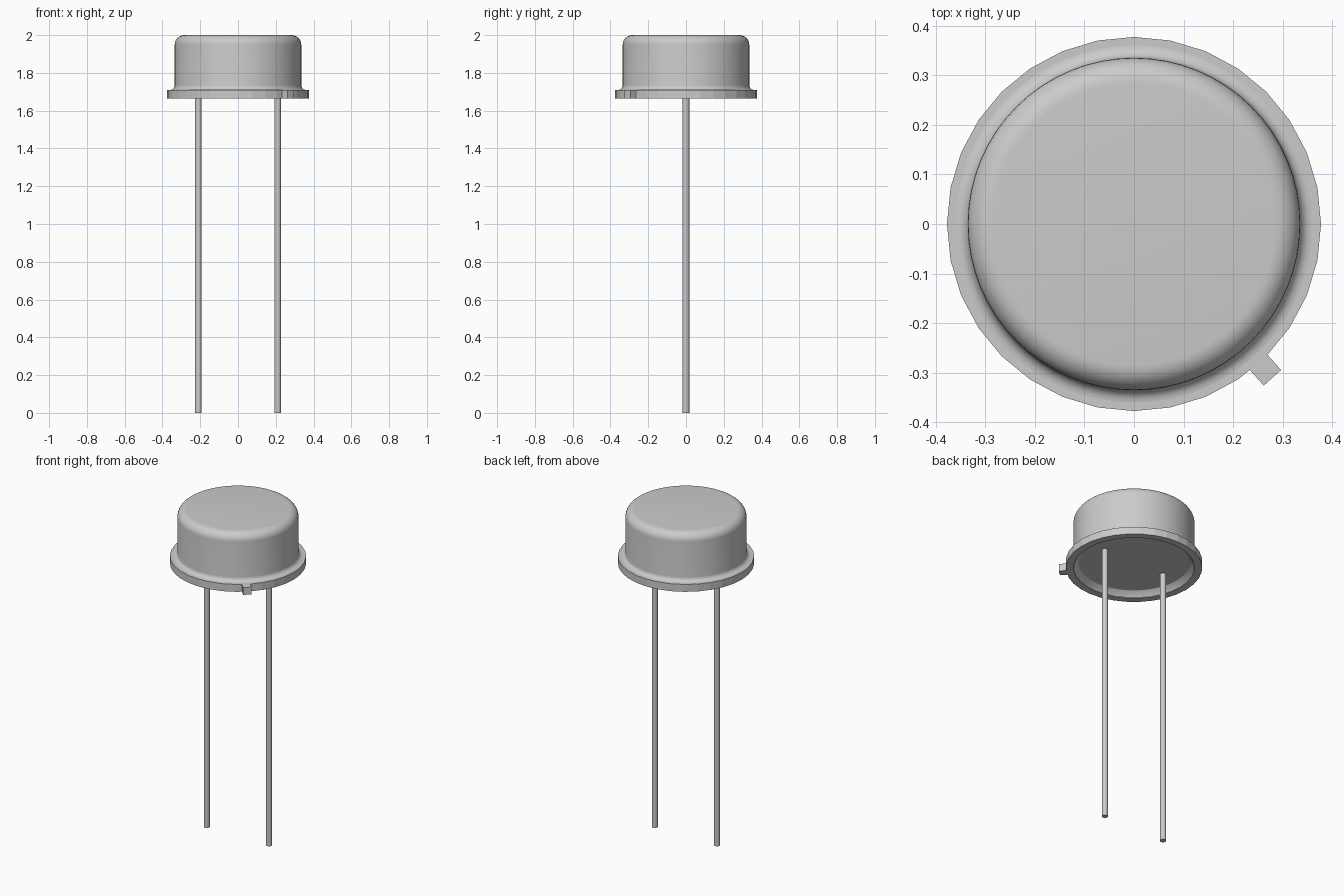
import bpy, bmesh, math

if "Cube" in bpy.data.objects:
    bpy.data.objects.remove(bpy.data.objects["Cube"])


def arc(cx, cz, r, a0, a1, n):
    """Profile points (radius, z) along an arc, angles in degrees."""
    return [(cx + r * math.cos(math.radians(a0 + (a1 - a0) * i / n)),
             cz + r * math.sin(math.radians(a0 + (a1 - a0) * i / n)))
            for i in range(n + 1)]


def finish(name, bm, angle):
    bmesh.ops.recalc_face_normals(bm, faces=bm.faces)
    mesh = bpy.data.meshes.new(name)
    bm.to_mesh(mesh)
    bm.free()
    obj = bpy.data.objects.new(name, mesh)
    bpy.context.collection.objects.link(obj)
    bpy.ops.object.select_all(action='DESELECT')
    obj.select_set(True)
    bpy.context.view_layer.objects.active = obj
    bpy.ops.object.shade_smooth_by_angle(angle=math.radians(angle))
    return obj


def lathe(name, profile, sides, cap_ends=False, closed=False, x=0.0, angle=30):
    bm = bmesh.new()
    rings = [[bm.verts.new((x + r * math.cos(2 * math.pi * k / sides),
                            r * math.sin(2 * math.pi * k / sides), z))
              for k in range(sides)] for r, z in profile]
    pairs = list(zip(rings, rings[1:]))
    if closed:
        pairs.append((rings[-1], rings[0]))
    for a, b in pairs:
        for k in range(sides):
            j = (k + 1) % sides
            bm.faces.new((a[k], a[j], b[j], b[k]))
    if cap_ends:
        bm.faces.new(rings[0])
        bm.faces.new(rings[-1])
    return finish(name, bm, angle)


# Metal can: recessed header plate, hollow foot, flared base, rounded top
underside = [(0.295, 1.700)] + arc(0.305, 1.69, 0.01, 90, 60, 2) + [(0.335, 1.667)]
flare = arc(0.360, 1.735, 0.025, 270, 180, 6)
crown = arc(0.285, 1.95, 0.05, 0, 90, 8)
lathe("can", underside + [(0.36, 1.667)] + flare + crown, 64, cap_ends=True)

# Base flange ring
lathe("base_flange", [(0.335, 1.665), (0.377, 1.665), (0.377, 1.71), (0.335, 1.71)],
      32, closed=True, angle=5)

# Orientation tab on the flange rim
bm = bmesh.new()
bmesh.ops.create_cube(bm, size=1)
a = math.radians(-48)
for v in bm.verts:
    u, w = 0.385 + v.co.x * 0.064, v.co.y * 0.047
    v.co = (u * math.cos(a) - w * math.sin(a),
            u * math.sin(a) + w * math.cos(a), 1.6875 + v.co.z * 0.045)
finish("orientation_tab", bm, 30)

# Two wire leads
for side, x in (("left", -0.21), ("right", 0.21)):
    lathe(side + "_lead", [(0.0175, 0.0), (0.0175, 1.705)], 24, cap_ends=True, x=x)
